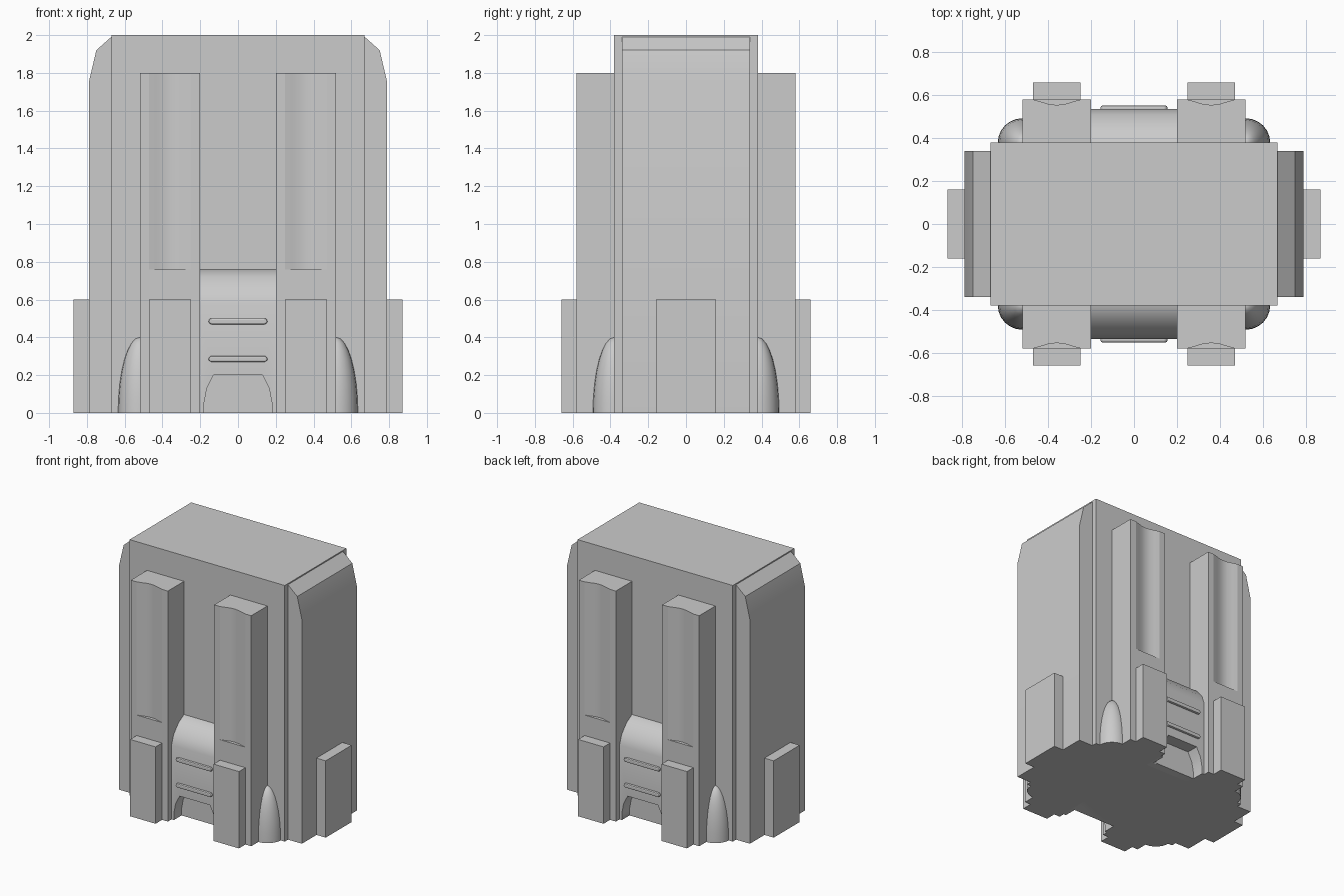
import bpy, bmesh, math
from mathutils import Matrix

if "Cube" in bpy.data.objects:
    bpy.data.objects.remove(bpy.data.objects["Cube"])

grey = bpy.data.materials.new("mid_grey")
grey.use_nodes = True
grey.diffuse_color = (0.6, 0.6, 0.6, 1)
grey.node_tree.nodes["Principled BSDF"].inputs["Base Color"].default_value = grey.diffuse_color


def make(name, bm, smooth=False):
    bmesh.ops.recalc_face_normals(bm, faces=bm.faces)
    me = bpy.data.meshes.new(name)
    bm.to_mesh(me)
    bm.free()
    me.materials.append(grey)
    ob = bpy.data.objects.new(name, me)
    bpy.context.collection.objects.link(ob)
    if smooth:
        bpy.ops.object.select_all(action='DESELECT')
        ob.select_set(True)
        bpy.context.view_layer.objects.active = ob
        bpy.ops.object.shade_smooth_by_angle(angle=math.radians(35))
    return ob


def prism(name, pts, axis, lo, hi, smooth=False):
    """Extrude a 2D outline along an axis."""
    place = {'X': lambda a, b, c: (c, a, b),
             'Y': lambda a, b, c: (a, c, b),
             'Z': lambda a, b, c: (a, b, c)}[axis]
    bm = bmesh.new()
    low, high = [[bm.verts.new(place(a, b, c)) for a, b in pts] for c in (lo, hi)]
    bm.faces.new(low)
    bm.faces.new(high)
    n = len(pts)
    for i in range(n):
        j = (i + 1) % n
        bm.faces.new((low[i], low[j], high[j], high[i]))
    return make(name, bm, smooth)


def box(name, x0, x1, y0, y1, z0, z1):
    return prism(name, [(x0, y0), (x1, y0), (x1, y1), (x0, y1)], 'Z', z0, z1)


def mirror(ob, x=True, y=True):
    m = ob.modifiers.new("mirror", 'MIRROR')
    m.use_axis = (x, y, False)
    m.use_mirror_merge = False


def cut(ob, cutter):
    m = ob.modifiers.new("cut", 'BOOLEAN')
    m.operation = 'DIFFERENCE'
    m.solver = 'EXACT'
    m.object = cutter
    cutter.hide_render = True
    cutter.hide_viewport = True
    cutter.display_type = 'WIRE'


# Main block and the shouldered slab showing on both sides
box("main_block", -0.67, 0.67, -0.38, 0.38, 0, 2)
half = [(0.79, 0), (0.79, 1.75), (0.75, 1.92), (0.66, 2.0)]
prism("side_slab", half + [(-x, z) for x, z in reversed(half)], 'Y', -0.34, 0.34, True)

# Tall columns with a shallow concave groove
column = box("column", 0.2, 0.52, 0.3, 0.58, 0, 1.8)
groove = [(0.25, 0.58), (0.29, 0.569), (0.325, 0.558), (0.36, 0.555),
          (0.395, 0.558), (0.43, 0.569), (0.47, 0.58), (0.47, 0.7), (0.25, 0.7)]
cut(column, prism("groove_cutter", groove, 'Z', 0.76, 1.9, True))
mirror(column)

# Foot pads on the columns and on the sides
mirror(box("column_pad", 0.25, 0.47, 0.5, 0.66, 0, 0.6))
mirror(box("side_pad", 0.7, 0.87, -0.16, 0.16, 0, 0.6), y=False)

# Rounded panel between the columns with an arched recess
panel = prism("centre_panel", [(0.3, 0), (0.535, 0), (0.535, 0.58), (0.51, 0.65),
                               (0.45, 0.72), (0.38, 0.76), (0.3, 0.76)],
              'X', -0.21, 0.21, True)
arch = [(0.18, -0.1), (0.18, 0.05), (0.165, 0.13), (0.13, 0.2)]
cut(panel, prism("arch_cutter", arch + [(-x, z) for x, z in reversed(arch)],
                 'Y', 0.44, 0.7, True))
mirror(panel, x=False)

# Slim rounded bars on the panel
for name, z in (("lower_bar", 0.285), ("upper_bar", 0.485)):
    r, outline = 0.016, []
    for side in (1, -1):
        for k in range(7):
            a = math.pi * (k / 6 - 0.5)
            outline.append((side * (0.14 + r * math.cos(a)), z + side * r * math.sin(a)))
    bar = prism(name, outline, 'Y', 0.52, 0.552)
    b = bar.modifiers.new("round", 'BEVEL')
    b.width, b.segments = 0.008, 2
    mirror(bar, x=False)

# Half-dome bumps at the corners
bm = bmesh.new()
bmesh.ops.create_uvsphere(bm, u_segments=24, v_segments=16, radius=1,
                          matrix=Matrix.Translation((0.52, 0.38, 0)) @ Matrix.Diagonal((0.115, 0.113, 0.4, 1)))
cutres = bmesh.ops.bisect_plane(bm, geom=bm.verts[:] + bm.edges[:] + bm.faces[:],
                                plane_co=(0, 0, 0), plane_no=(0, 0, -1), clear_outer=True)
bmesh.ops.holes_fill(bm, edges=[e for e in bm.edges if e.is_boundary])
mirror(make("corner_bump", bm, True))
